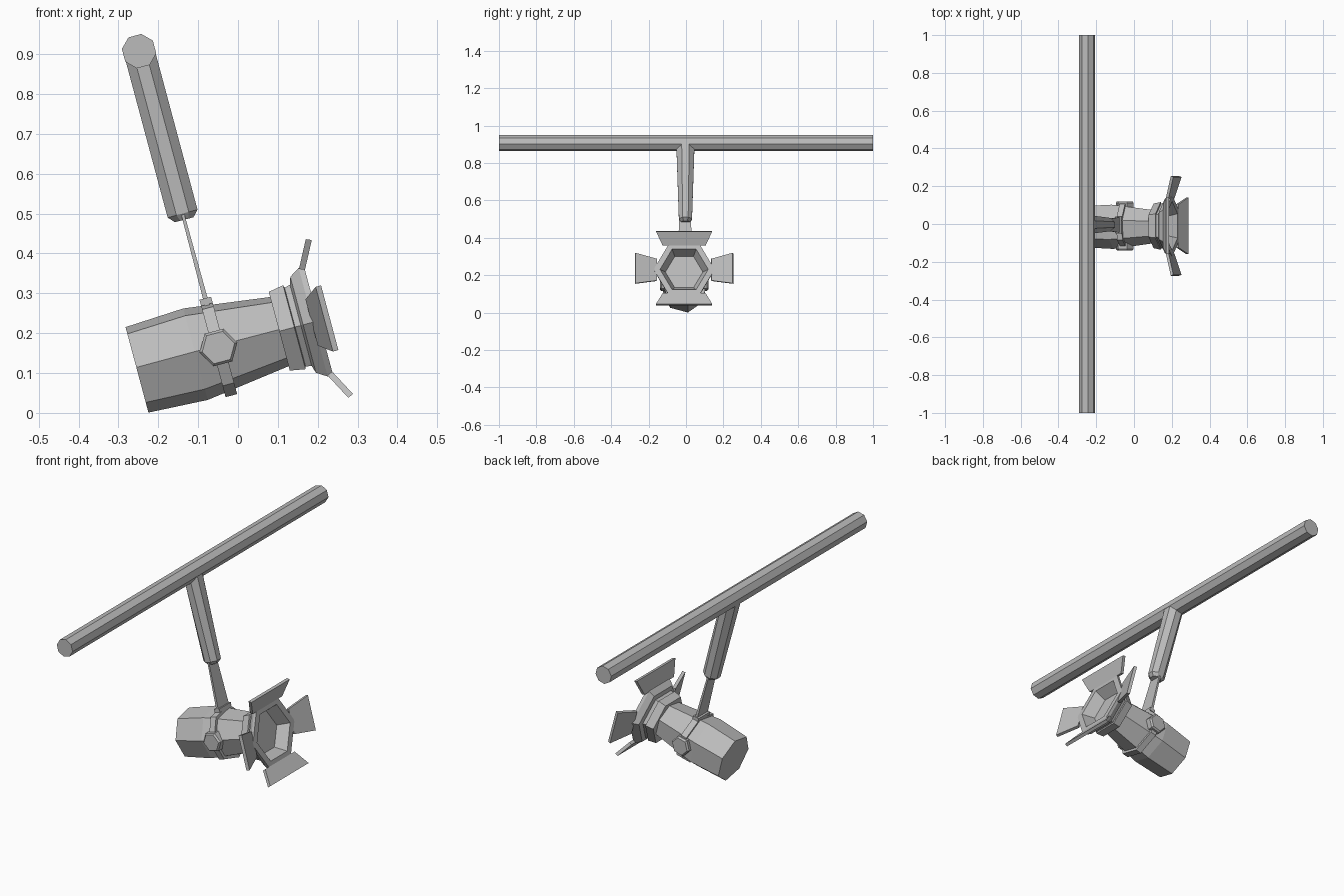
import bpy, bmesh
from math import sin, cos, pi, radians
from mathutils import Matrix, Vector

cube = bpy.data.objects.get("Cube")
if cube:
    bpy.data.objects.remove(cube, do_unlink=True)

GREY = (0.5, 0.5, 0.5, 1.0)
mat = bpy.data.materials.new("painted_grey")
mat.use_nodes = True
mat.diffuse_color = GREY
mat.node_tree.nodes["Principled BSDF"].inputs["Base Color"].default_value = GREY

# Lamp frame: origin at the knobs, x along the lamp, z up the hanger
TILT = Matrix.Translation((-0.049, -0.01, 0.164)) @ Matrix.Rotation(radians(-15), 4, 'Y')


def loft(name, rings, closed=False):
    """Skin a list of equal-length rings, capping both ends unless closed."""
    bm = bmesh.new()
    loops = [[bm.verts.new(TILT @ Vector(p)) for p in ring] for ring in rings]
    n = len(loops[0])
    pairs = list(zip(loops, loops[1:]))
    if closed:
        pairs.append((loops[-1], loops[0]))
    for a, b in pairs:
        for i in range(n):
            j = (i + 1) % n
            bm.faces.new((a[i], a[j], b[j], b[i]))
    if not closed:
        bm.faces.new(loops[0])
        bm.faces.new(loops[-1])
    bmesh.ops.recalc_face_normals(bm, faces=bm.faces)
    mesh = bpy.data.meshes.new(name)
    bm.to_mesh(mesh)
    bm.free()
    mesh.materials.append(mat)
    obj = bpy.data.objects.new(name, mesh)
    bpy.context.collection.objects.link(obj)
    return obj


def circle(n, phase):
    return [(cos(phase + 2 * pi * i / n), sin(phase + 2 * pi * i / n)) for i in range(n)]


def turned(name, profile, n, phase=0.0, closed=False):
    """Faceted turning around the lamp axis from (x, radius) pairs."""
    return loft(name, [[(x, -r * c, r * s) for c, s in circle(n, phase)]
                       for x, r in profile], closed)


def slab(name, corners, thickness):
    """Flat plate from four corners, thickened towards the second vector."""
    return loft(name, [corners, [Vector(p) + Vector(thickness) for p in corners]])


OCT = circle(8, pi / 8)
SEVEN = radians(2.6)

# Ceiling bar
loft("ceiling_bar", [[(0.0435 * c, y, 0.77 + 0.0435 * s) for c, s in OCT]
                     for y in (-0.99, 1.01)])

# Hanger arm, tapering in width, with a chamfered foot
loft("hanger_arm", [[(a * c, 0.007 + b * s, z) for c, s in OCT]
                    for z, a, b in ((0.332, 0.026, 0.026), (0.348, 0.042, 0.038),
                                    (0.77, 0.042, 0.053))])

# Thin strap between arm and lamp
loft("hanger_strap", [[(-t, 0.005 - w, z), (t, 0.005 - w, z),
                       (t, 0.005 + w, z), (-t, 0.005 + w, z)]
                      for z, t, w in ((0.105, 0.006, 0.042), (0.345, 0.004, 0.031))])

# Lamp barrel and the clamp band around it
turned("lamp_barrel", [(-0.212, 0.114), (-0.06, 0.122), (0.175, 0.09)], 7, SEVEN)
turned("clamp_band", [(-0.015, 0.105), (-0.015, 0.127), (0.015, 0.127), (0.015, 0.105)],
       7, SEVEN, closed=True)
slab("clamp_lug", [(-0.015, -0.04, 0.112), (0.015, -0.04, 0.112),
                   (0.015, 0.05, 0.112), (-0.015, 0.05, 0.112)], (0, 0, 0.016))

# Side knobs with a chamfered outer face
for side, label in ((1, "left"), (-1, "right")):
    loft(label + "_knob", [[(r * c, side * y, r * s) for c, s in circle(6, 0)]
                           for y, r in ((0.09, 0.049), (0.122, 0.049), (0.13, 0.042))])

# Hexagonal head: stepped collar, flared rim and recessed lens
turned("lamp_head", [(0.158, 0.118), (0.197, 0.126), (0.199, 0.118), (0.214, 0.122),
                     (0.22, 0.144), (0.246, 0.163), (0.26, 0.163), (0.26, 0.129),
                     (0.205, 0.1)], 6)

# Four barn doors, splayed forward and outward
for s, label in ((1, "top"), (-1, "bottom")):
    slab(label + "_barn_door", [(0.246, -0.115, s * 0.138), (0.246, 0.115, s * 0.138),
                                (0.282, 0.15, s * 0.206), (0.282, -0.15, s * 0.206)],
         (0.014, 0, -s * 0.006))
for s, label in ((1, "left"), (-1, "right")):
    slab(label + "_barn_door", [(0.242, s * 0.15, -0.06), (0.242, s * 0.15, 0.06),
                                (0.275, s * 0.264, 0.084), (0.275, s * 0.264, -0.084)],
         (0.014, -s * 0.005, 0))
